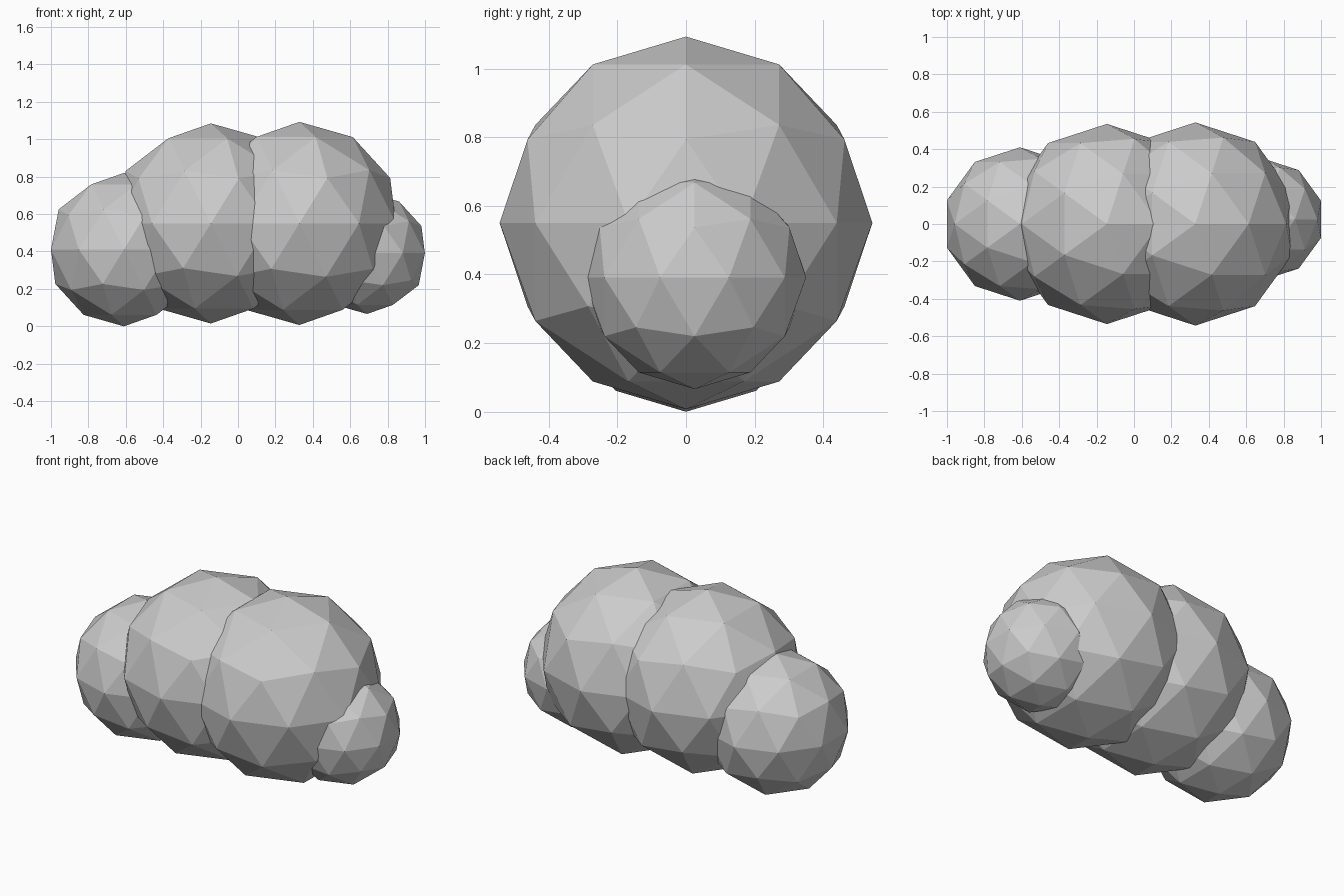
import bpy

if "Cube" in bpy.data.objects:
    bpy.data.objects.remove(bpy.data.objects["Cube"])

# A low-poly cloud: four overlapping faceted puffs in a row
PUFFS = [
    # name, centre, radius
    ("left_puff", (-0.61, 0.0, 0.41), 0.41),
    ("middle_left_puff", (-0.145, 0.0, 0.55), 0.535),
    ("middle_right_puff", (0.328, 0.0, 0.55), 0.543),
    ("right_puff", (0.69, 0.025, 0.391), 0.325),
]


def add_puff(name, centre, radius):
    bpy.ops.mesh.primitive_ico_sphere_add(subdivisions=2, radius=radius, location=centre)
    puff = bpy.context.object
    puff.name = name
    bpy.ops.object.shade_flat()
    return puff


for name, centre, radius in PUFFS:
    add_puff(name, centre, radius)
